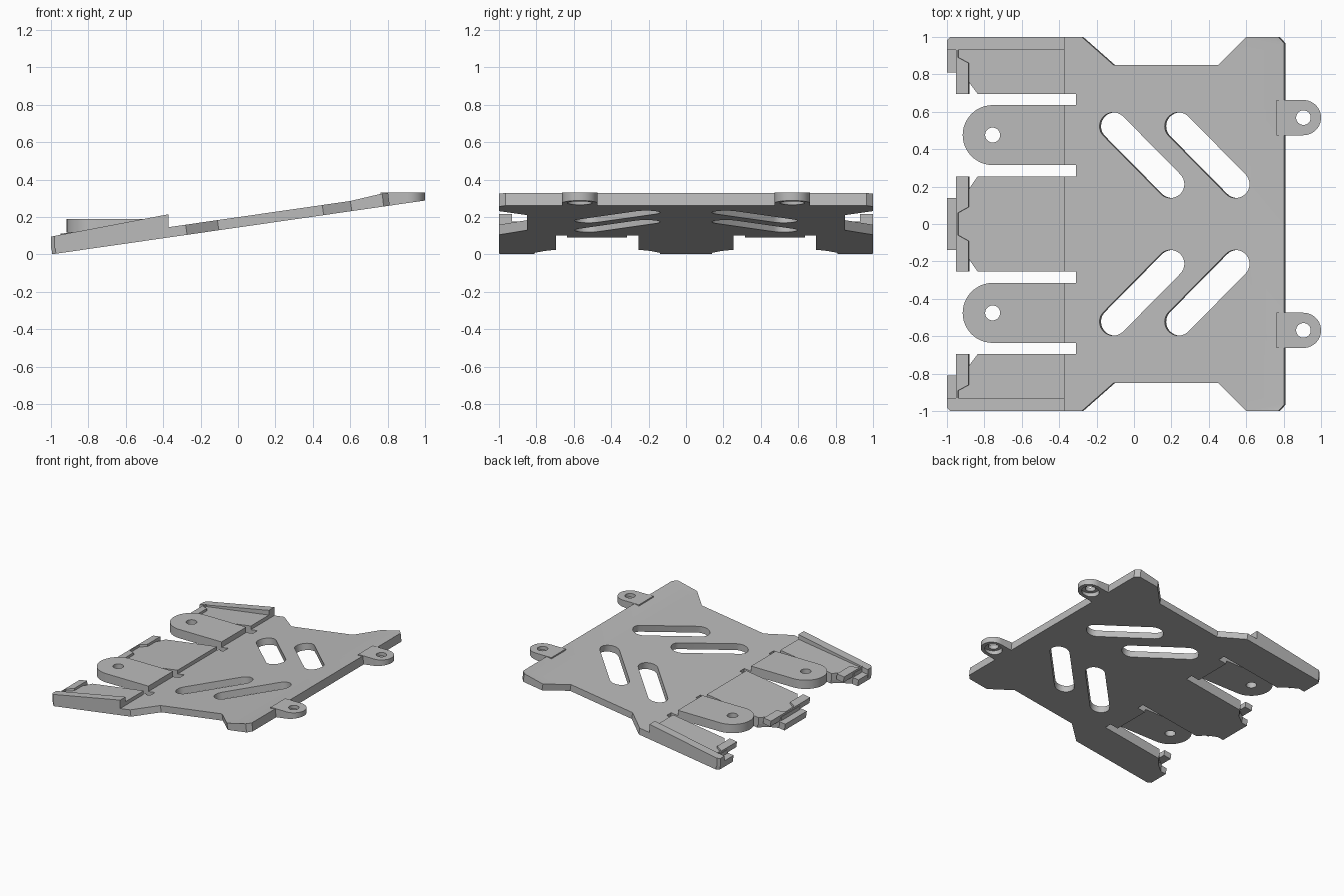
import bpy, bmesh, math

cube = bpy.data.objects.get("Cube")
if cube:
    bpy.data.objects.remove(cube, do_unlink=True)

SLOPE = 0.144

grey = bpy.data.materials.new("plain grey")
grey.use_nodes = True
grey.diffuse_color = (0.5, 0.5, 0.5, 1)
grey.node_tree.nodes["Principled BSDF"].inputs["Base Color"].default_value = (0.5, 0.5, 0.5, 1)


def plane(offset):
    """Height function parallel to the sloped underside."""
    return lambda x: SLOPE * (x + 1) + offset


def flat(z):
    return lambda x: z


def plate_top(x):
    """Top of the plate, thickening toward the high end."""
    return min(0.328, plane(0.055)(x) + max(0, x - 0.6) * 0.09)


def mirrored(half):
    """Close a half outline across y = 0."""
    return half + [(x, -y) for x, y in reversed(half)]


def flip(loops, side):
    return [[(x, y * side) for x, y in loop] for loop in loops]


def arc(cx, cy, r, start, end, n=16):
    return [(cx + r * math.cos(math.radians(start + (end - start) * i / n)),
             cy + r * math.sin(math.radians(start + (end - start) * i / n)))
            for i in range(n + 1)]


def circle(cx, cy, r):
    return arc(cx, cy, r, 0, 360, 32)[:-1]


def stadium(x1, y1, x2, y2, r):
    a = math.degrees(math.atan2(y2 - y1, x2 - x1))
    return arc(x1, y1, r, a + 90, a + 270) + arc(x2, y2, r, a - 90, a + 90)


def prism(name, loops, bottom, top, lean=0.0, cut_x=None):
    """Fill an outline with holes, then raise it between two height functions."""
    bm = bmesh.new()
    for loop in loops:
        vs = [bm.verts.new((x, y, 0)) for x, y in loop]
        for a, b in zip(vs, vs[1:] + vs[:1]):
            bm.edges.new((a, b))
    bmesh.ops.triangle_fill(bm, edges=bm.edges[:], use_beauty=True, normal=(0, 0, 1))
    if cut_x is not None:
        bmesh.ops.bisect_plane(bm, geom=bm.verts[:] + bm.edges[:] + bm.faces[:],
                               plane_co=(cut_x, 0, 0), plane_no=(1, 0, 0))
    low = bm.verts[:]
    res = bmesh.ops.extrude_face_region(bm, geom=bm.faces[:], use_keep_orig=True)
    high = [v for v in res["geom"] if isinstance(v, bmesh.types.BMVert)]
    for v in high:
        v.co.z = top(v.co.x)
    for v in low:
        v.co.x += lean
        v.co.z = bottom(v.co.x)
    bmesh.ops.recalc_face_normals(bm, faces=bm.faces[:])
    mesh = bpy.data.meshes.new(name)
    bm.to_mesh(mesh)
    bm.free()
    mesh.materials.append(grey)
    obj = bpy.data.objects.new(name, mesh)
    bpy.context.collection.objects.link(obj)
    bpy.ops.object.select_all(action="DESELECT")
    obj.select_set(True)
    bpy.context.view_layer.objects.active = obj
    bpy.ops.object.shade_smooth_by_angle(angle=math.radians(25))
    return obj


# Sloped base plate with fingers, wings and four diagonal slots
half = [(-1, 0.14), (-0.95, 0.14), (-0.88, 0.19), (-0.835, 0.255),
        (-0.31, 0.255), (-0.31, 0.315), (-0.38, 0.315), (-0.38, 0.635),
        (-0.31, 0.635), (-0.31, 0.695), (-0.835, 0.695), (-0.88, 0.755),
        (-0.95, 0.81), (-1, 0.81), (-1, 0.98), (-0.98, 1), (-0.28, 1),
        (-0.11, 0.85), (0.45, 0.85), (0.6, 1), (0.77, 1), (0.802, 0.965)]
slots = [stadium(x, s * 0.522, x + 0.305, s * 0.213, 0.074)
         for x in (-0.11, 0.238) for s in (-1, 1)]
prism("base_plate", [mirrored(half)] + slots, plane(0), plate_top, lean=0.008, cut_x=0.6)

# Raised floor and latch bar on the middle finger
floor = mirrored([(-0.95, 0.12), (-0.88, 0.19), (-0.835, 0.255), (-0.37, 0.255)])
prism("middle_floor", [floor], plane(0.03), plane(0.085))
bar = mirrored([(-0.95, 0.255), (-0.885, 0.255), (-0.885, 0.09), (-0.94, 0.06)])
# The outline above doubles back, so close it along the outer edge
bar = bar[1:-1] + [(-0.95, -0.255), (-0.95, 0.255)]
prism("middle_latch", [bar], plane(0.055), plane(0.103), lean=0.007)

for side, label in ((1, "left"), (-1, "right")):
    # Raised floor, outer rim and latch bar on each outer finger
    floor = [(-0.95, 0.82), (-0.88, 0.755), (-0.835, 0.695),
             (-0.37, 0.695), (-0.37, 0.94), (-0.95, 0.94)]
    prism(label + "_floor", flip([floor], side), plane(0.03), plane(0.085))
    rim = [(-1, 0.93), (-0.37, 0.93), (-0.37, 1), (-0.98, 1), (-1, 0.98)]
    prism(label + "_rim", flip([rim], side), plane(0.03), lambda x: 0.095 + 0.19 * (x + 1))
    latch = [(-0.95, 0.695), (-0.885, 0.695), (-0.885, 0.86),
             (-0.94, 0.89), (-0.94, 0.935), (-0.95, 0.935)]
    prism(label + "_latch", flip([latch], side), plane(0.055), plane(0.103), lean=0.007)

    # Level round-ended mounting tab
    tab = arc(-0.755, 0.475, 0.16, 90, 270, 24) + [(-0.37, 0.315), (-0.37, 0.635)]
    prism(label + "_mounting_tab", flip([tab, circle(-0.755, 0.475, 0.04)], side),
          flat(0.118), flat(0.19))

    # Level screw ear with a wider recess underneath
    ear = arc(0.905, 0.568, 0.094, -90, 90, 24) + [(0.76, 0.662), (0.76, 0.474)]
    prism(label + "_ear_top", flip([ear, circle(0.905, 0.568, 0.039)], side),
          flat(0.3), flat(0.33))
    prism(label + "_ear_recess", flip([ear, circle(0.905, 0.568, 0.066)], side),
          plane(0), flat(0.3))
